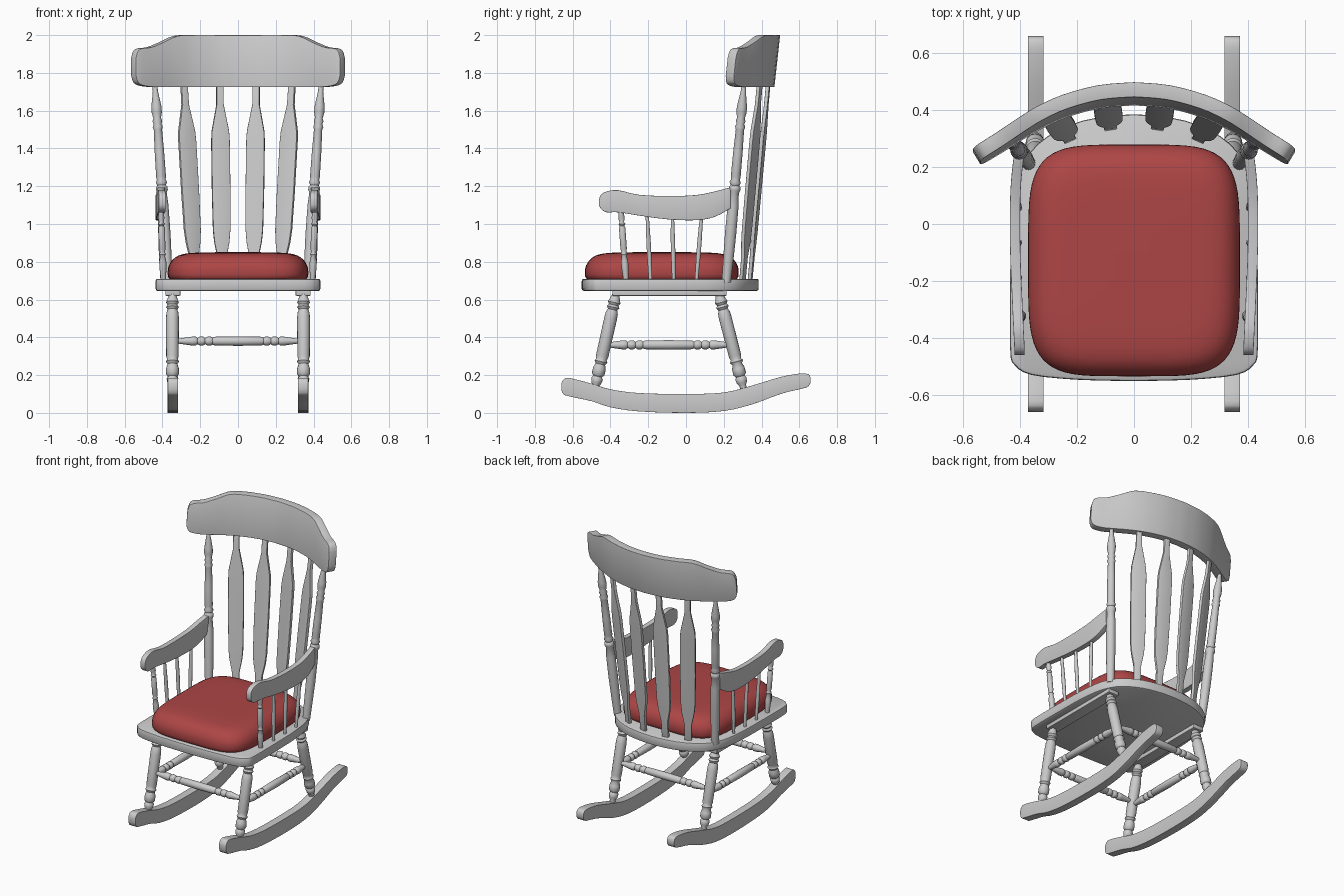
import bpy, bmesh
from math import sin, cos, pi, radians
from mathutils import Vector

if "Cube" in bpy.data.objects:
    bpy.data.objects.remove(bpy.data.objects["Cube"])


def spline(pts, n=3):
    """Catmull-Rom through tuples of any dimension."""
    out = []
    for i in range(len(pts) - 1):
        a, b, c, d = (pts[max(i - 1, 0)], pts[i], pts[i + 1], pts[min(i + 2, len(pts) - 1)])
        for k in range(n):
            t = k / n
            out.append(tuple(0.5 * (2 * q + (r - p) * t + (2 * p - 5 * q + 4 * r - s) * t * t
                                    + (3 * q - p - 3 * r + s) * t ** 3)
                             for p, q, r, s in zip(a, b, c, d)))
    return out + [tuple(pts[-1])]


def loft(name, rings, bevel=0, mirror=False, angle=40):
    """Skin a list of equal-sized rings, cap both ends, optionally bevel and mirror in x."""
    bm = bmesh.new()
    vs = [[bm.verts.new(p) for p in r] for r in rings]
    m = len(vs[0])
    for a, b in zip(vs, vs[1:]):
        for i in range(m):
            j = (i + 1) % m
            bm.faces.new((a[i], a[j], b[j], b[i]))
    bm.faces.new(vs[0][::-1])
    bm.faces.new(vs[-1])
    bmesh.ops.recalc_face_normals(bm, faces=bm.faces)
    if bevel:
        sharp = [e for e in bm.edges if e.calc_face_angle(0) > radians(50)]
        bmesh.ops.bevel(bm, geom=sharp, offset=bevel, segments=3, profile=0.5,
                        affect='EDGES', clamp_overlap=True)
    me = bpy.data.meshes.new(name)
    bm.to_mesh(me)
    bm.free()
    ob = bpy.data.objects.new(name, me)
    bpy.context.collection.objects.link(ob)
    if mirror:
        ob.modifiers.new("Mirror", 'MIRROR')
    bpy.ops.object.select_all(action='DESELECT')
    ob.select_set(True)
    bpy.context.view_layer.objects.active = ob
    bpy.ops.object.shade_smooth_by_angle(angle=radians(angle))
    return ob


def turned(name, p0, p1, profile, mirror=True, segs=16):
    """Lathe-turned part along p0-p1; profile holds (fraction, radius)."""
    p0, p1 = Vector(p0), Vector(p1)
    d = (p1 - p0).normalized()
    u = d.orthogonal().normalized()
    v = d.cross(u)
    rings = [[p0.lerp(p1, t) + r * (cos(2 * pi * i / segs) * u + sin(2 * pi * i / segs) * v)
              for i in range(segs)] for t, r in profile]
    return loft(name, rings, mirror=mirror, angle=50)


def by_height(z0, z1, rows):
    return [((z - z0) / (z1 - z0), r) for z, r in rows]


# Seat board
half = spline([(0, -.552), (.2, -.547), (.36, -.53), (.42, -.495), (.435, -.44), (.435, -.2),
               (.43, 0), (.405, .17), (.34, .28), (.22, .35), (.1, .378), (0, .385)])
outline = half + [(-x, y) for x, y in half[-2:0:-1]]
loft("seat", [[(x * s, -.08 + (y + .08) * s, z) for x, y in outline]
              for s, z in [(.975, .645), (.993, .649), (1, .657), (1, .698), (.995, .706), (.98, .71)]])

# Cushion
def squircle(inset, z, n=64, e=2 / 4.5):
    f = lambda c: (abs(c) ** e) * (1 if c > 0 else -1)
    return [((.372 - inset) * f(cos(2 * pi * i / n)),
             -.128 + (.407 - inset) * f(sin(2 * pi * i / n)), z) for i in range(n)]

cushion = loft("cushion", [squircle(i, z) for i, z in spline(
    [(.015, .705), (.002, .72), (0, .75), (.006, .78), (.025, .81), (.055, .832),
     (.1, .844), (.17, .849), (.3, .851)], 2)])
red = bpy.data.materials.new("cushion_red")
red.diffuse_color = (.42, .06, .06, 1)
red.use_nodes = True
red.node_tree.nodes["Principled BSDF"].inputs["Base Color"].default_value = red.diffuse_color
cushion.data.materials.append(red)

# Rails under the seat
loft("under_seat_rail", [[(.305, y, .62), (.385, y, .62), (.385, y, .65), (.305, y, .65)]
                         for y in (-.39, .215)], bevel=.004, mirror=True)

# Rockers: columns of (y, bottom, top)
rocker = spline([(-.66, .125, .155), (-.65, .10, .175), (-.62, .088, .185), (-.5, .062, .155),
                 (-.4, .03, .125), (-.25, .008, .105), (0, 0, .1), (.2, .01, .108),
                 (.35, .045, .145), (.5, .10, .19), (.6, .125, .208), (.64, .136, .207),
                 (.655, .15, .197), (.66, .165, .18)])
loft("rocker", [[(.318, y, a), (.372, y, a), (.372, y, b), (.318, y, b)] for y, a, b in rocker],
     bevel=.008, mirror=True)

# Legs
leg = by_height(.63, .13, [(.63, .018), (.605, .026), (.585, .034), (.572, .026), (.56, .034),
                           (.547, .025), (.53, .032), (.50, .034), (.30, .033), (.283, .028),
                           (.272, .035), (.258, .026), (.235, .034), (.205, .034), (.193, .023),
                           (.182, .031), (.16, .027), (.145, .018), (.13, .018)])
turned("front_leg", (.347, -.37, .63), (.347, -.482, .13), leg)
turned("back_leg", (.347, .175, .63), (.347, .304, .13), leg)

# Stretchers
side = [(0, .013), (.04, .014), (.14, .024), (.165, .024), (.18, .016), (.20, .024), (.225, .024),
        (.24, .016), (.26, .024), (.285, .024), (.3, .018), (.315, .023), (.5, .025)]
stretcher = side + [(1 - t, r) for t, r in side[-2::-1]]
turned("side_stretcher", (.347, -.43, .36), (.347, .245, .36), stretcher)
for name, y in (("front_stretcher", -.425), ("back_stretcher", .24)):
    turned(name, (-.335, y, .38), (.335, y, .38), stretcher, mirror=False)

# Back posts
post = by_height(.69, 1.74, [(.69, .024), (.80, .027), (.95, .03), (1.1, .029), (1.165, .024),
                             (1.18, .031), (1.195, .031), (1.205, .023), (1.22, .03), (1.235, .023),
                             (1.25, .026), (1.38, .025), (1.50, .022), (1.515, .027), (1.53, .02),
                             (1.545, .026), (1.56, .02), (1.59, .027), (1.62, .027), (1.70, .014),
                             (1.74, .012)])
turned("back_post", (.37, .213, .69), (.44, .307, 1.74), post)

# Back slats: paddle shape as (fraction, half width)
paddle = [(0, .022), (.12, .023), (.2, .04), (.26, .046), (.45, .049), (.7, .049), (.75, .046),
          (.88, .019), (1, .018)]
for name, p0, p1, yaw in (("inner_slat", (.083, .338, .69), (.097, .437, 1.76), -9),
                          ("outer_slat", (.226, .298, .69), (.287, .392, 1.76), -24)):
    p0, p1, yaw = Vector(p0), Vector(p1), radians(yaw)
    u, n = Vector((cos(yaw), sin(yaw), 0)), Vector((-sin(yaw), cos(yaw), 0)) * .01
    loft(name, [[p0.lerp(p1, t) + s * w * u + k * n for s, k in ((-1, -1), (1, -1), (1, 1), (-1, 1))]
                for t, w in paddle], bevel=.003, mirror=True)

# Armrests: columns of (x, y, bottom, top)
arm = spline([(.402, -.46, 1.10, 1.13), (.402, -.45, 1.08, 1.155), (.403, -.42, 1.062, 1.172),
              (.406, -.36, 1.062, 1.179), (.411, -.25, 1.045, 1.155), (.417, -.1, 1.025, 1.148),
              (.418, .05, 1.02, 1.153), (.414, .15, 1.037, 1.172), (.405, .235, 1.083, 1.194)])
loft("armrest", [[(x - .018, y, a), (x + .018, y, a), (x + .018, y, b), (x - .018, y, b)]
                 for x, y, a, b in arm], bevel=.01, mirror=True)

# Arm supports
turned("arm_post", (.395, -.318, .70), (.408, -.345, 1.08), by_height(.70, 1.08, [
    (.70, .013), (.76, .018), (.80, .019), (.83, .013), (.84, .018), (.85, .013), (.87, .017),
    (.98, .017), (.99, .012), (1.0, .018), (1.01, .012), (1.03, .017), (1.08, .012)]))
for i, (y0, y1) in enumerate(((-.188, -.205), (-.065, -.072), (.055, .082))):
    turned(f"arm_spindle_{i + 1}", (.402, y0, .70), (.415, y1, 1.04),
           [(0, .009), (.4, .012), (.6, .012), (1, .009)], segs=12)

# Crest rail: half columns of (x, y, bottom, top), curved in plan and leaning back
crest = spline([(0, .457, 1.725, 2.0), (.12, .447, 1.725, 2.0), (.24, .415, 1.725, 2.0),
                (.33, .375, 1.725, 1.996), (.40, .335, 1.725, 1.965), (.47, .291, 1.726, 1.936),
                (.52, .26, 1.735, 1.93), (.543, .246, 1.752, 1.915), (.553, .24, 1.785, 1.88)])
crest = [(-x, y, a, b) for x, y, a, b in crest[:0:-1]] + crest
rings = []
for i, (x, y, a, b) in enumerate(crest):
    p, q = crest[max(i - 1, 0)], crest[min(i + 1, len(crest) - 1)]
    n = Vector((p[1] - q[1], q[0] - p[0], 0)).normalized() * .026
    lean = lambda z: Vector((x, y + (z - 1.86) * .11, z))
    rings.append([lean(a) - n, lean(a) + n, lean(b) + n, lean(b) - n])
loft("crest_rail", rings, bevel=.01)
